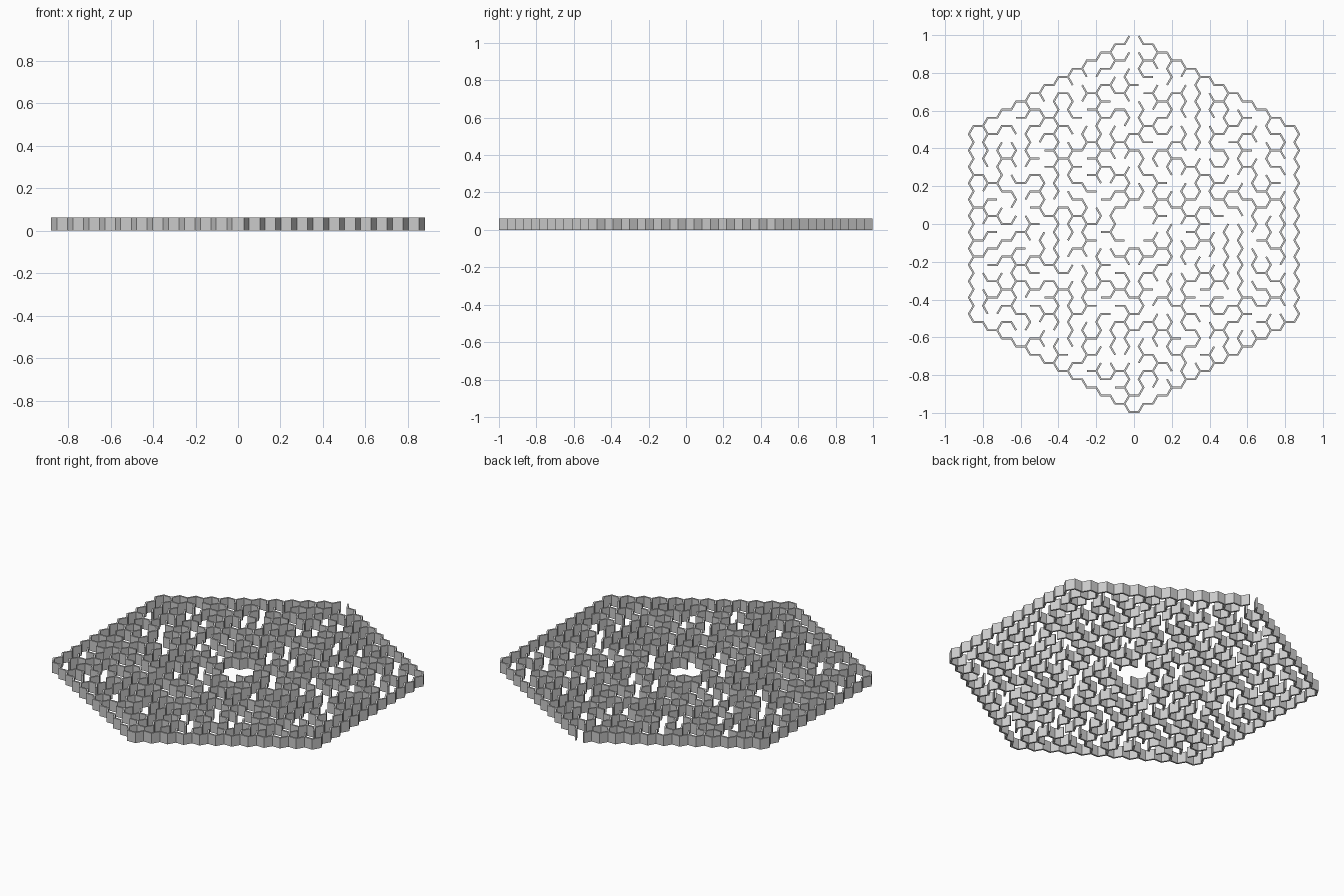
import bpy, bmesh, random
from math import sqrt, sin, cos, pi, radians, atan2

if "Cube" in bpy.data.objects:
    bpy.data.objects.remove(bpy.data.objects["Cube"])

RINGS = 11          # rings of hexagonal cells around the middle one
HALF = 0.005        # half the wall thickness
HEIGHT = 0.062
SIDE = (1 - HALF) / ((RINGS + 0.5) * sqrt(3))
DIRS = [(1, 0), (0, 1), (-1, 1), (-1, 0), (0, -1), (1, -1)]
random.seed(7)


def centre(c):
    return 1.5 * SIDE * c[0], sqrt(3) * SIDE * (c[1] + c[0] / 2)


def ring(c):
    return max(abs(c[0]), abs(c[1]), abs(c[0] + c[1]))


cells = [(q, r) for q in range(-RINGS, RINGS + 1) for r in range(-RINGS, RINGS + 1)
         if ring((q, r)) <= RINGS]
cell_set = set(cells)

# Straight corridors seen in the plan: column, lowest y, highest y
CORRIDORS = [(0, 0.72, 1.0), (0, 0.45, 0.65), (0, -0.36, -0.1), (0, -0.9, -0.6),
             (4, 0.4, 0.72), (5, 0.4, 0.68), (3, -0.35, 0.0), (8, -0.4, 0.15),
             (7, -0.35, 0.0), (11, -0.48, 0.4), (-2, -0.85, -0.5), (-5, -0.3, 0.05)]


def in_corridor(a, b):
    ya, yb = centre(a)[1], centre(b)[1]
    return a[0] == b[0] and any(a[0] == q and lo <= min(ya, yb) and max(ya, yb) <= hi
                                for q, lo, hi in CORRIDORS)


# Maze: open walls until every cell is connected, without loops outside the room
parent = {c: c for c in cells}


def root(c):
    while parent[c] != c:
        c = parent[c]
    return c


links = []
for c in cells:
    for k in range(3):
        n = (c[0] + DIRS[k][0], c[1] + DIRS[k][1])
        if n in cell_set:
            room = ring(c) <= 1 and ring(n) <= 1
            weight = -2 if room else -1 if in_corridor(c, n) else random.random()
            links.append((weight, c, n))
links.sort()
opened = set()
for weight, a, b in links:
    ra, rb = root(a), root(b)
    if ra != rb or weight == -2:
        parent[ra] = rb
        opened |= {(a, b), (b, a)}

# Standing walls as pairs of grid corners, with the entrance left open at the back
points, walls = {}, set()


def corner(c, k):
    x, y = centre(c)
    x += SIDE * cos(k * pi / 3)
    y += SIDE * sin(k * pi / 3)
    key = (round(x / SIDE * 4), round(y / SIDE * 4))
    points[key] = (x, y)
    return key


for c in cells:
    for k in range(6):
        n = (c[0] + DIRS[k][0], c[1] + DIRS[k][1])
        entrance = c == (0, RINGS) and k == 1
        if (c, n) not in opened and not entrance:
            walls.add(tuple(sorted((corner(c, k), corner(c, k + 1)))))

# Mitred joints: left and right shoulder of each wall at each grid corner
around = {}
for a, b in walls:
    around.setdefault(a, []).append(b)
    around.setdefault(b, []).append(a)


def angle(a, b):
    return atan2(points[b][1] - points[a][1], points[b][0] - points[a][0]) % (2 * pi)


bm = bmesh.new()
shoulders, hubs = {}, {}


def pillar(x, y):
    return bm.verts.new((x, y, 0)), bm.verts.new((x, y, HEIGHT))


for p, ends in around.items():
    x, y = points[p]
    ends.sort(key=lambda e: angle(p, e))
    if len(ends) == 1:
        t = angle(p, ends[0])
        for side in (1, -1):
            shoulders[p, ends[0], side] = pillar(x - side * HALF * sin(t), y + side * HALF * cos(t))
        l, r = shoulders[p, ends[0], 1], shoulders[p, ends[0], -1]
        bm.faces.new((l[0], r[0], r[1], l[1]))
        continue
    if len(ends) == 3:
        hubs[p] = pillar(x, y)
    for i, e in enumerate(ends):
        f = ends[(i + 1) % len(ends)]
        t = angle(p, e)
        gap = (angle(p, f) - t) % (2 * pi)
        d = HALF / sin(gap / 2)
        v = pillar(x + d * cos(t + gap / 2), y + d * sin(t + gap / 2))
        shoulders[p, e, 1] = v
        shoulders[p, f, -1] = v

# Wall segments: sides plus top and bottom strips
for a, b in walls:
    ar, al = shoulders[a, b, -1], shoulders[a, b, 1]
    br, bl = shoulders[b, a, 1], shoulders[b, a, -1]
    outline = [ar, br] + ([hubs[b]] if b in hubs else []) + [bl, al] + ([hubs[a]] if a in hubs else [])
    bm.faces.new([v[1] for v in outline])
    bm.faces.new([v[0] for v in reversed(outline)])
    bm.faces.new((ar[0], br[0], br[1], ar[1]))
    bm.faces.new((bl[0], al[0], al[1], bl[1]))

bmesh.ops.recalc_face_normals(bm, faces=bm.faces)
mesh = bpy.data.meshes.new("maze_walls")
bm.to_mesh(mesh)
bm.free()
bpy.context.collection.objects.link(bpy.data.objects.new("maze_walls", mesh))
